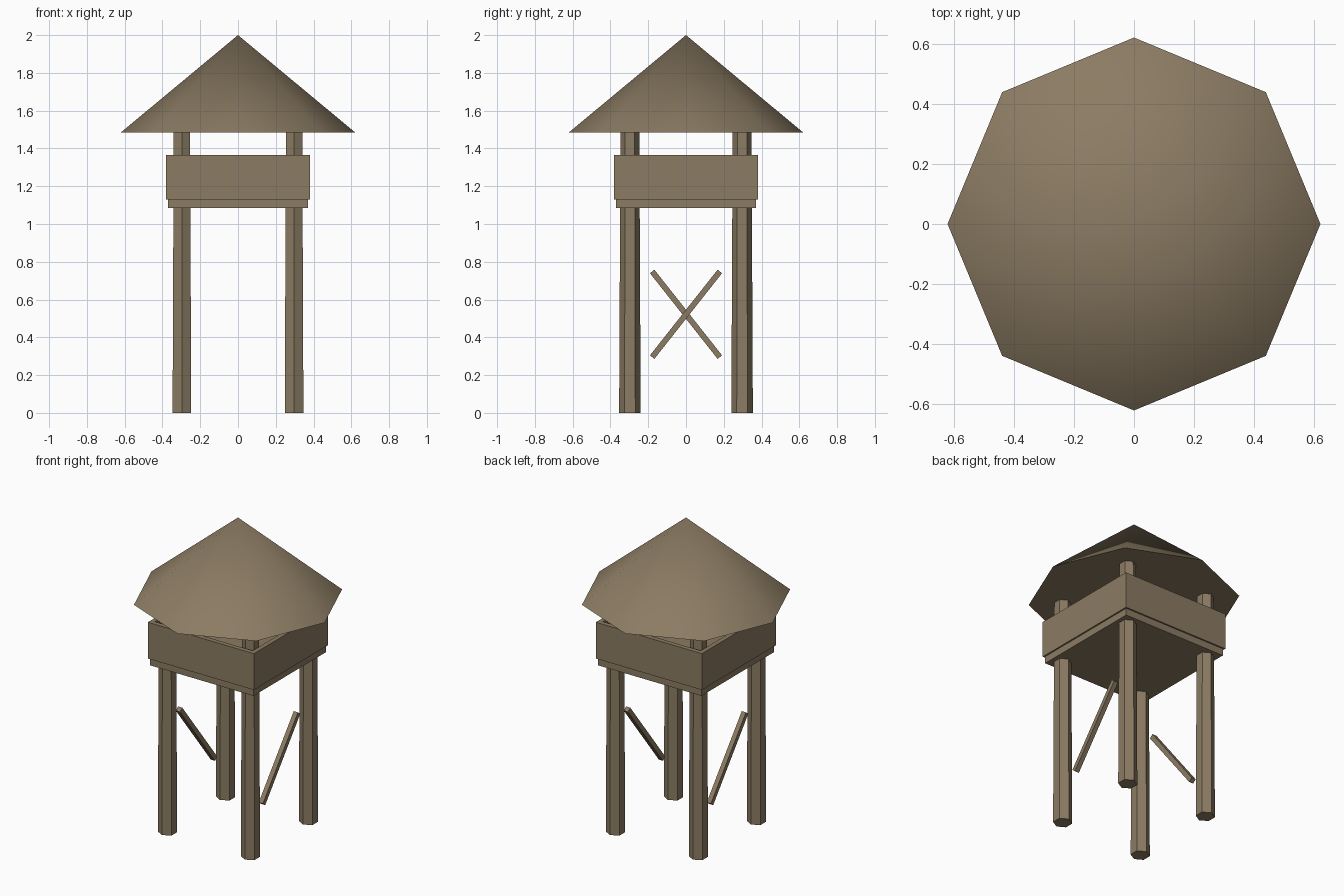
import bpy, bmesh, math
from mathutils import Matrix

default = bpy.data.objects.get("Cube")
if default:
    bpy.data.objects.remove(default, do_unlink=True)

# Weathered timber, used for the whole tower
wood = bpy.data.materials.new("weathered_wood")
wood.use_nodes = True
COLOUR = (0.26, 0.2, 0.125, 1)
wood.diffuse_color = COLOUR
bsdf = next(n for n in wood.node_tree.nodes if n.type == 'BSDF_PRINCIPLED')
bsdf.inputs["Base Color"].default_value = COLOUR
bsdf.inputs["Roughness"].default_value = 0.9


def finish(name, bm):
    mesh = bpy.data.meshes.new(name)
    bm.to_mesh(mesh)
    bm.free()
    mesh.materials.append(wood)
    obj = bpy.data.objects.new(name, mesh)
    bpy.context.collection.objects.link(obj)
    return obj


def box(name, centre, size, tilt=0):
    bm = bmesh.new()
    matrix = (Matrix.Translation(centre) @ Matrix.Rotation(tilt, 4, 'X')
              @ Matrix.Diagonal((*size, 1)))
    bmesh.ops.create_cube(bm, size=1, matrix=matrix)
    return finish(name, bm)


def cone(name, sides, r_bottom, r_top, x, y, z0, z1):
    bm = bmesh.new()
    bmesh.ops.create_cone(bm, cap_ends=True, segments=sides, radius1=r_bottom,
                          radius2=r_top, depth=z1 - z0,
                          matrix=Matrix.Translation((x, y, (z0 + z1) / 2)))
    bmesh.ops.remove_doubles(bm, verts=bm.verts, dist=1e-4)
    return finish(name, bm)


EAVES = 1.485
LEG = 0.297
WALL = 0.03
HALF = 0.38

# Four tapered hexagonal legs
for x, side in ((LEG, "left"), (-LEG, "right")):
    for y, end in ((-LEG, "front"), (LEG, "back")):
        cone(f"{end}_{side}_leg", 6, 0.057, 0.05, x, y, 0, EAVES)

# Diagonal braces, leaning opposite ways on the two sides
for s, side in ((1, "left"), (-1, "right")):
    box(f"{side}_brace", (s * LEG, 0, 0.522), (WALL, WALL, 0.578),
        -s * math.radians(38.3))

# Lookout floor
box("platform", (0, 0, 1.108), (0.74, 0.74, 0.045))

# Parapet walls around the floor
mid, height, offset = 1.248, 0.235, HALF - WALL / 2
for s, end, side in ((-1, "front", "right"), (1, "back", "left")):
    box(f"{end}_wall", (0, s * offset, mid), (2 * HALF, WALL, height))
    box(f"{side}_wall", (s * offset, 0, mid),
        (WALL, 2 * (HALF - WALL), height))

# Eight-sided smooth roof with a flat underside
roof = cone("roof", 8, 0.62, 0, 0, 0, EAVES, 2)
bpy.ops.object.select_all(action='DESELECT')
roof.select_set(True)
bpy.context.view_layer.objects.active = roof
bpy.ops.object.shade_smooth_by_angle(angle=math.radians(60))
